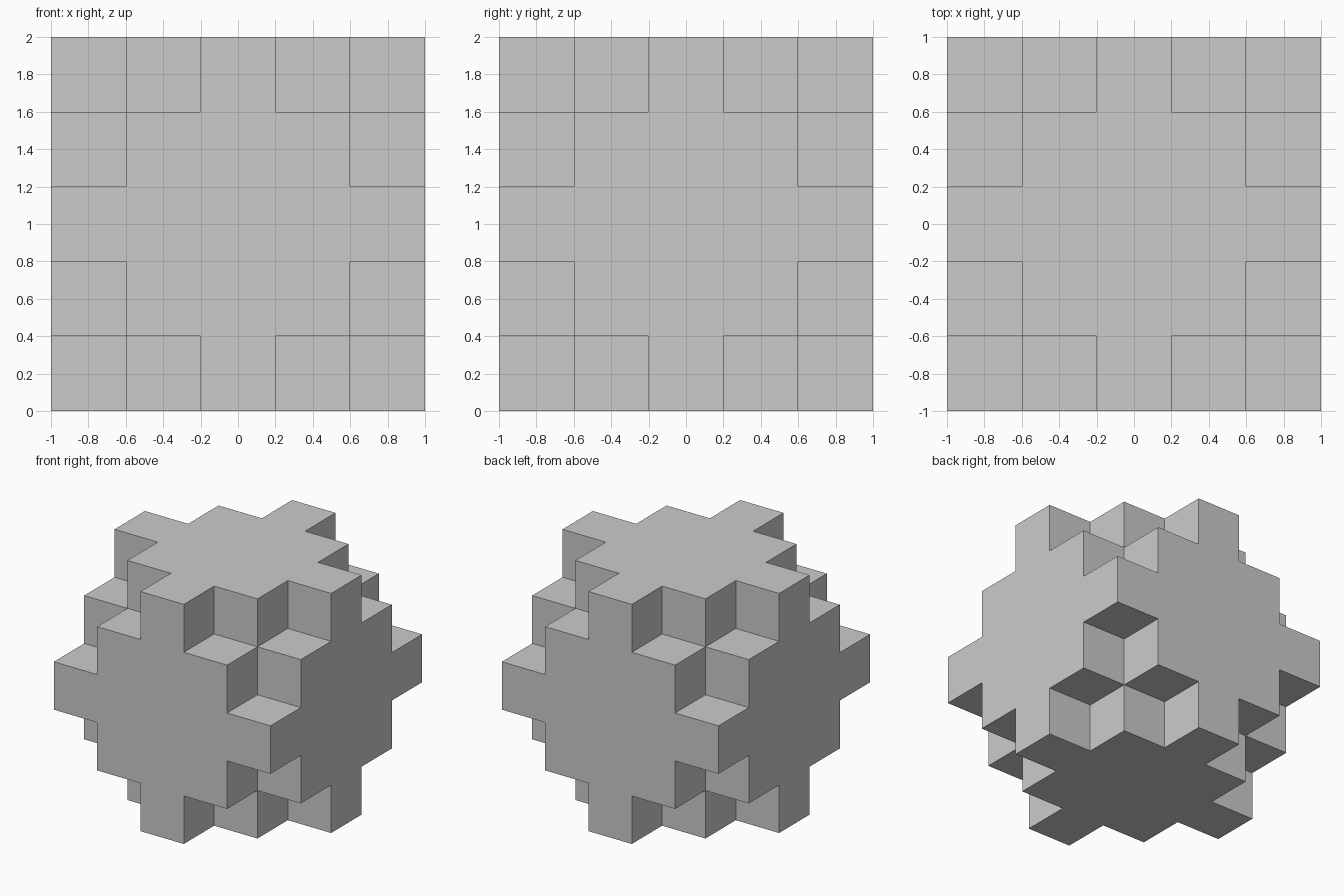
import bpy, bmesh
from itertools import product
from mathutils import Vector

if "Cube" in bpy.data.objects:
    bpy.data.objects.remove(bpy.data.objects["Cube"])

CELL, HALF = 0.4, 2


def filled(c):
    # 5x5x5 block; each corner loses its corner cell and the three cells next to it
    a = sorted(abs(v) for v in c)
    return a[2] <= HALF and not (a[0] >= 1 and a[1] == HALF)


bm = bmesh.new()

# Outer skin: one square wherever a filled cell meets empty space
for c in product(range(-HALF, HALF + 1), repeat=3):
    if not filled(c):
        continue
    for axis, sign in product(range(3), (-1, 1)):
        n = [0, 0, 0]
        n[axis] = sign
        if filled([p + q for p, q in zip(c, n)]):
            continue
        u, v = Vector((0, 0, 0)), Vector((0, 0, 0))
        u[(axis + 1) % 3] = 0.5
        v[(axis + 2) % 3] = 0.5 * sign
        mid = Vector(c) + Vector(n) * 0.5
        ring = (mid - u - v, mid + u - v, mid + u + v, mid - u + v)
        bm.faces.new([bm.verts.new(p * CELL + Vector((0, 0, 1))) for p in ring])

# Weld and merge the coplanar squares into clean flat faces
bmesh.ops.remove_doubles(bm, verts=bm.verts, dist=0.001)
bmesh.ops.dissolve_limit(bm, angle_limit=0.01, verts=bm.verts, edges=bm.edges)
bmesh.ops.recalc_face_normals(bm, faces=bm.faces)

mesh = bpy.data.meshes.new("stepped_block")
bm.to_mesh(mesh)
bm.free()
bpy.context.collection.objects.link(bpy.data.objects.new("stepped_block", mesh))
